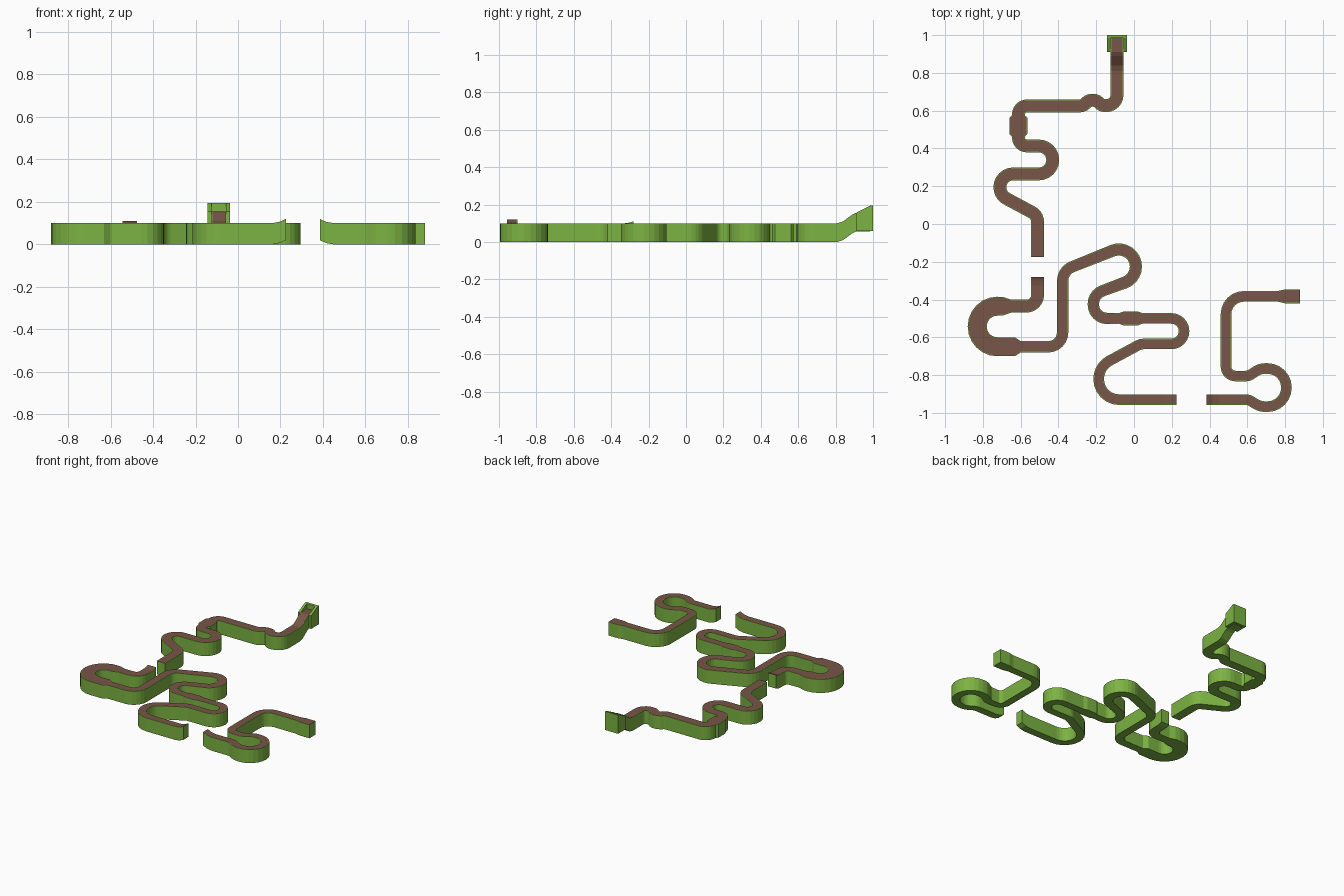
import bpy, bmesh, math
from mathutils import Vector

if "Cube" in bpy.data.objects:
    bpy.data.objects.remove(bpy.data.objects["Cube"])

def material(name, rgb):
    m = bpy.data.materials.new(name)
    m.diffuse_color = (*rgb, 1)
    m.use_nodes = True
    m.node_tree.nodes["Principled BSDF"].inputs["Base Color"].default_value = m.diffuse_color
    return m

GREEN = material("grass_green", (0.202, 0.451, 0.0545))
BROWN = material("dirt_brown", (0.191, 0.0908, 0.0648))
THICK, RIM = 0.1, 0.004

def centreline(waypoints):
    """Round the corners of (x, y, radius, width, lift) waypoints."""
    out = []
    def add(p, w, z):
        if not out or (out[-1][0] - p).length > 0.002:
            out.append((p, w, z))
    for i, (x, y, r, w, z) in enumerate(waypoints):
        p = Vector((x, y))
        if r == 0 or i in (0, len(waypoints) - 1):
            add(p, w, z)
            continue
        a = (p - Vector(waypoints[i - 1][:2])).normalized()
        b = (Vector(waypoints[i + 1][:2]) - p).normalized()
        turn = math.atan2(a.x * b.y - a.y * b.x, a.dot(b))
        side = math.copysign(1, turn)
        start = p - a * r * math.tan(abs(turn) / 2)
        centre = start + Vector((-a.y, a.x)) * side * r
        n = max(2, math.ceil(abs(turn) / math.radians(15)))
        for k in range(n + 1):
            t = turn * k / n
            d = start - centre
            add(centre + Vector((d.x * math.cos(t) - d.y * math.sin(t),
                                 d.x * math.sin(t) + d.y * math.cos(t))), w, z)
    return out

def finish(name, bm):
    bmesh.ops.recalc_face_normals(bm, faces=bm.faces)
    me = bpy.data.meshes.new(name)
    bm.to_mesh(me)
    bm.free()
    me.materials.append(GREEN)
    me.materials.append(BROWN)
    ob = bpy.data.objects.new(name, me)
    bpy.context.collection.objects.link(ob)

def track(name, waypoints):
    """Sweep a thick slab with a brown top strip along the path."""
    pts = centreline(waypoints)
    bm = bmesh.new()
    rings = []
    for i, (p, w, z) in enumerate(pts):
        a = (p - pts[max(i - 1, 0)][0]).normalized()
        b = (pts[min(i + 1, len(pts) - 1)][0] - p).normalized()
        t = (a + b).normalized()
        mitre = 1 / max(0.7, t.dot(b if b.length > 0 else a))
        n = Vector((-t.y, t.x)) * mitre
        h = w / 2
        section = [(-h, 0), (-h, THICK), (RIM - h, THICK),
                   (h - RIM, THICK), (h, THICK), (h, 0)]
        rings.append([bm.verts.new((p.x + n.x * s, p.y + n.y * s, z + u)) for s, u in section])
    for r0, r1 in zip(rings, rings[1:]):
        for k in range(6):
            j = (k + 1) % 6
            f = bm.faces.new((r0[k], r0[j], r1[j], r1[k]))
            f.material_index = 1 if k == 2 else 0
    bm.faces.new(rings[0])
    bm.faces.new(rings[-1])
    finish(name, bm)

def extrude_yz(name, profile, x0, x1):
    bm = bmesh.new()
    lo, hi = ([bm.verts.new((x, y, z)) for y, z in profile] for x in (x0, x1))
    n = len(profile)
    for k in range(n):
        bm.faces.new((lo[k], lo[(k + 1) % n], hi[(k + 1) % n], hi[k]))
    bm.faces.new(lo)
    bm.faces.new(hi)
    finish(name, bm)

# Upper stretch, from the raised starting box down to the first gap
W = 0.068
track("upper_track", [
    (-.09, .984, 0, W, .056), (-.09, .91, 0, W, .056), (-.09, .89, 0, W, .047),
    (-.09, .84, 0, W, .01), (-.09, .81, 0, W, 0),
    (-.09, .627, .055, W, 0), (-.17, .627, .04, W, 0), (-.2, .655, .04, W, 0),
    (-.24, .655, .04, W, 0), (-.27, .625, .04, W, 0),
    (-.612, .625, .045, W, 0), (-.612, .575, 0, W, 0), (-.612, .562, 0, .096, 0),
    (-.612, .477, 0, .096, 0), (-.612, .462, 0, W, 0), (-.612, .413, .045, W, 0),
    (-.43, .413, .074, W, 0), (-.43, .265, .074, W, 0),
    (-.71, .265, .07, W, 0), (-.71, .153, .07, W, 0),
    (-.51, .046, .06, W, 0), (-.51, -.175, 0, W, 0)])

# Middle stretch, with the wide hairpin and a small jump at each end
N = 0.06
track("middle_track", [
    (-.51, -.28, 0, W, .011), (-.51, -.3, 0, W, .004), (-.51, -.325, 0, W, 0),
    (-.51, -.435, .06, W, 0), (-.65, -.435, 0, W, 0), (-.69, -.435, 0, .096, 0),
    (-.83, -.435, .107, .1, 0), (-.83, -.65, .107, .1, 0),
    (-.63, -.65, 0, .1, 0), (-.6, -.65, 0, N, 0),
    (-.378, -.65, .075, N, 0), (-.378, -.247, .08, N, 0),
    (.01, -.092, .09, .064, 0), (.01, -.288, .09, .064, 0),
    (-.215, -.372, .072, N, 0), (-.215, -.5, .072, N, 0),
    (-.08, -.5, 0, .056, 0), (-.055, -.5, 0, .074, 0),
    (.02, -.5, 0, .074, 0), (.045, -.5, 0, .056, 0),
    (.265, -.5, .067, .056, 0), (.265, -.635, .067, .056, 0),
    (.035, -.635, .06, .056, 0),
    (-.187, -.755, .108, .056, 0), (-.187, -.93, .108, .056, 0),
    (.16, -.93, 0, .056, 0), (.195, -.93, 0, .056, .006), (.225, -.93, 0, .056, .02)])

# Last stretch, with the round loop and the wider finish
E = 0.056
track("lower_track", [
    (.385, -.93, 0, E, .02), (.415, -.93, 0, E, .006), (.45, -.93, 0, E, 0),
    (.607, -.93, .05, E, 0), (.667, -.967, .09, E, 0),
    (.807, -.967, .1, E, 0), (.807, -.765, .1, E, 0),
    (.667, -.765, .09, E, 0), (.607, -.805, .05, E, 0),
    (.487, -.805, .05, E, 0), (.487, -.383, .095, E, 0),
    (.76, -.383, 0, E, 0), (.8, -.383, 0, .074, 0), (.88, -.383, 0, .074, 0)])

# Starting box: sloped side walls and a back wall round the raised floor
side = [(.91, .058), (.984, .058), (.984, .194), (.91, .156)]
for label, s in (("left", -1), ("right", 1)):
    extrude_yz(f"start_box_{label}_wall", side, -.09 + s * .034, -.09 + s * .053)
extrude_yz("start_box_back_wall", [(.984, .058), (1, .058), (1, .196), (.984, .194)], -.143, -.037)
